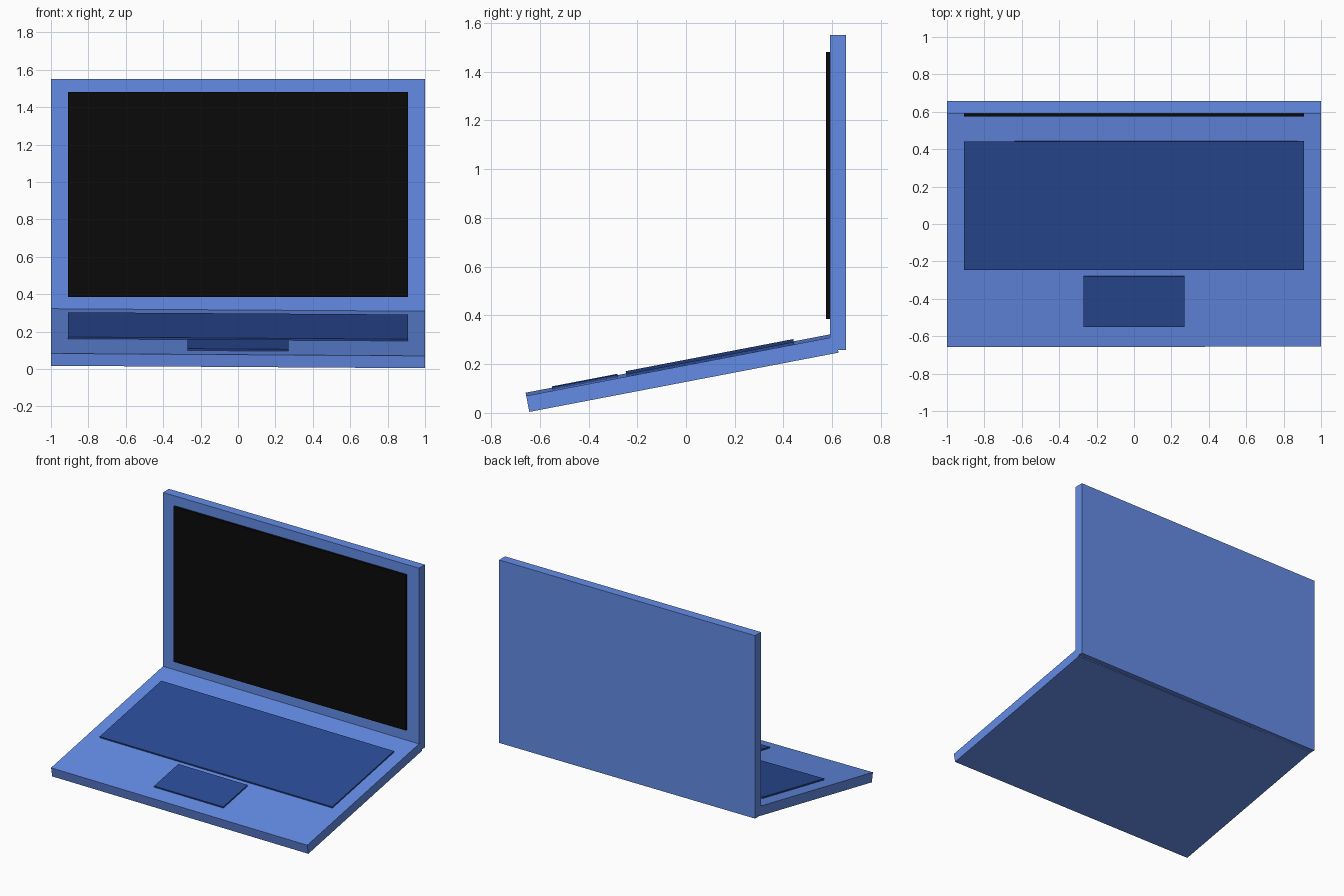
import bpy
from mathutils import Matrix, Vector
from math import radians

if "Cube" in bpy.data.objects:
    bpy.data.objects.remove(bpy.data.objects["Cube"])


def material(name, rgb):
    m = bpy.data.materials.new(name)
    m.diffuse_color = (*rgb, 1)
    m.use_nodes = True
    m.node_tree.nodes["Principled BSDF"].inputs["Base Color"].default_value = m.diffuse_color
    return m


body_blue = material("body_blue", (0.127, 0.262, 0.79))
dark_blue = material("dark_blue", (0.023, 0.07, 0.305))
screen_black = material("screen_black", (0.003, 0.003, 0.003))


def box(name, lo, hi, mat, frame=Matrix.Identity(4)):
    """Box between two corners, given in the local space of frame."""
    lo, hi = Vector(lo), Vector(hi)
    bpy.ops.mesh.primitive_cube_add(size=1)
    ob = bpy.context.object
    ob.name = name
    ob.data.transform(Matrix.Translation((lo + hi) / 2) @ Matrix.Diagonal((*(hi - lo), 1)))
    ob.matrix_world = frame
    ob.data.materials.append(mat)
    return ob


# Upright lid and its screen
box("lid", (-1, 0.591, 0.258), (1, 0.657, 1.55), body_blue)
box("screen", (-0.908, 0.575, 0.385), (0.908, 0.595, 1.481), screen_black)

# Base slopes up towards the hinge, with a slight sideways lean
tilt = (Matrix.Translation((0, -0.016, 0.165))
        @ Matrix.Rotation(radians(10.85), 4, 'X')
        @ Matrix.Rotation(0.0066, 4, 'Y'))
T = 0.0335
box("base", (-1, -0.646, -T), (1, 0.646, T), body_blue, tilt)

# Raised keyboard and touchpad panels
box("keyboard", (-0.908, -0.226, T - 0.006), (0.908, 0.474, T + 0.01), dark_blue, tilt)
box("touchpad", (-0.27, -0.536, T - 0.006), (0.27, -0.261, T + 0.01), dark_blue, tilt)
